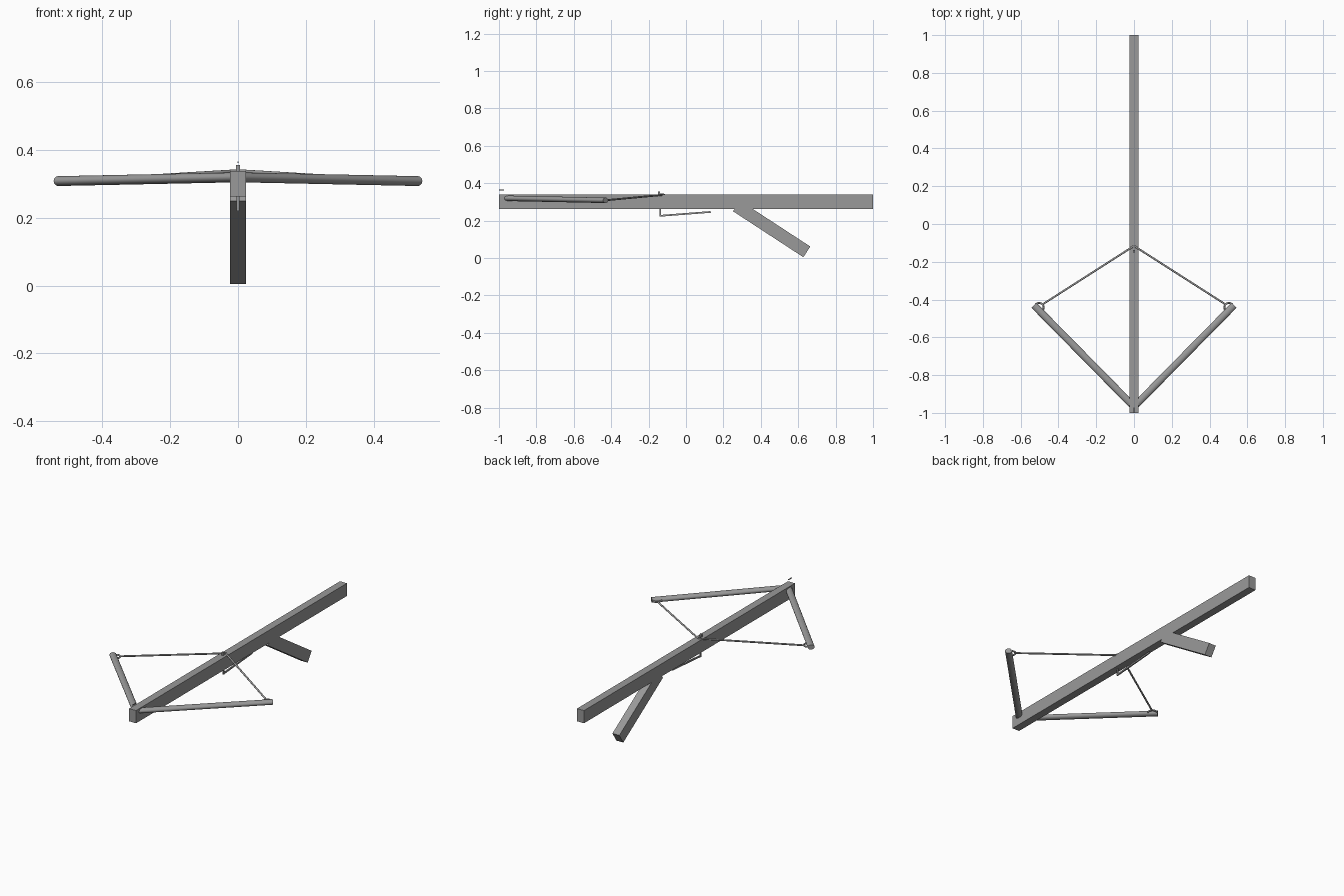
import bpy, math
from mathutils import Vector

if "Cube" in bpy.data.objects:
    bpy.data.objects.remove(bpy.data.objects["Cube"])

grey = bpy.data.materials.new("grey")
grey.diffuse_color = (0.32, 0.32, 0.32, 1)
grey.use_nodes = True
grey.node_tree.nodes["Principled BSDF"].inputs["Base Color"].default_value = grey.diffuse_color


def finish(name, smooth=False):
    ob = bpy.context.object
    ob.name = name
    ob.data.materials.append(grey)
    if smooth:
        bpy.ops.object.shade_smooth_by_angle(angle=math.radians(40))
    return ob


def box(name, center, size, tilt=0):
    bpy.ops.mesh.primitive_cube_add(size=1, location=center, rotation=(tilt, 0, 0))
    bpy.context.object.scale = size
    return finish(name)


def rod(name, a, b, wide, high, sides=24):
    """Straight rod from a to b with an oval section."""
    a, b = Vector(a), Vector(b)
    d = b - a
    bpy.ops.mesh.primitive_cylinder_add(vertices=sides, radius=1, depth=d.length,
                                        location=(a + b) / 2)
    ob = bpy.context.object
    ob.rotation_euler = d.to_track_quat('Z', 'Y').to_euler()
    ob.scale = (wide, high, 1)
    return finish(name, True)


def bar(name, a, b, width, thick):
    """Rectangular bar in the centre plane from (y, z) a to b."""
    dy, dz = b[0] - a[0], b[1] - a[1]
    return box(name, (0, (a[0] + b[0]) / 2, (a[1] + b[1]) / 2),
               (width, math.hypot(dy, dz), thick), math.atan2(dz, dy))


# Stock and slanted grip
box("stock", (0, 0, 0.3), (0.046, 2, 0.076))
bar("grip", (0.27, 0.278), (0.646, 0.0325), 0.046, 0.068)

# Bow limbs, string rings and string halves
for s, side in ((-1, "left"), (1, "right")):
    rod(side + "_limb", (0, -0.968, 0.319), (s * 0.53, -0.43, 0.308), 0.019, 0.0145)
    bpy.ops.mesh.primitive_torus_add(location=(s * 0.502, -0.442, 0.309), major_radius=0.024,
                                     minor_radius=0.005, major_segments=32, minor_segments=10)
    finish(side + "_string_ring", True)
    rod(side + "_string", (s * 0.482, -0.424, 0.309), (0, -0.116, 0.338), 0.005, 0.005, 12)

# String catch on top of the stock
box("catch_post", (0, -0.144, 0.345), (0.012, 0.012, 0.022))
box("catch_bar", (0, -0.132, 0.341), (0.008, 0.03, 0.006))

# Trigger lever under the stock
bar("trigger_post", (-0.138, 0.265), (-0.138, 0.222), 0.008, 0.008)
bar("trigger_lever", (-0.142, 0.225), (0.132, 0.246), 0.008, 0.009)

# Front sight
box("front_sight", (0, -0.986, 0.364), (0.004, 0.028, 0.005))
